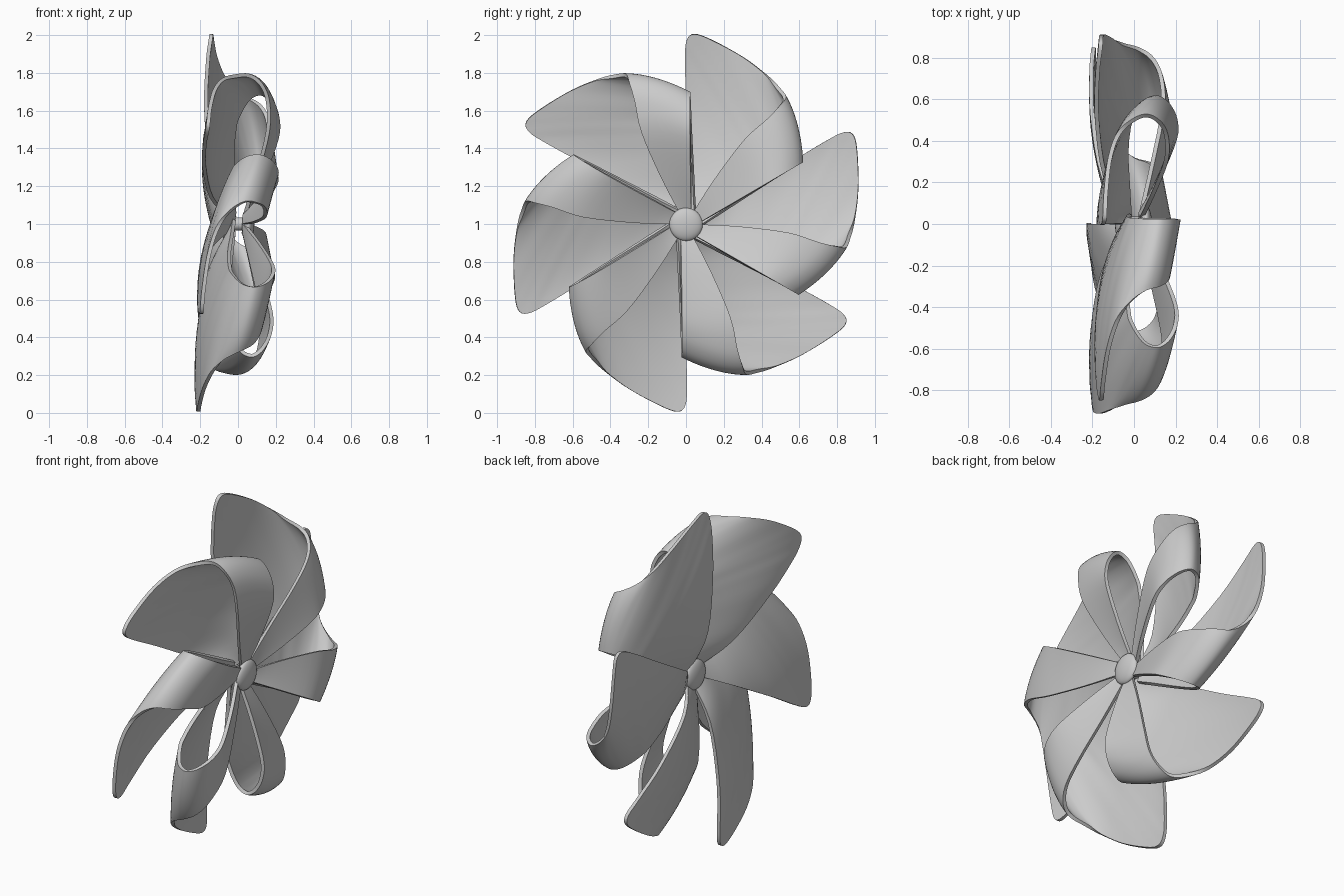
import bpy, bmesh, math
from mathutils import Vector, Matrix

cube = bpy.data.objects.get("Cube")
if cube:
    bpy.data.objects.remove(cube)

grey = bpy.data.materials.new("light_grey")
grey.use_nodes = True
grey.diffuse_color = (0.6, 0.6, 0.6, 1)
grey.node_tree.nodes["Principled BSDF"].inputs["Base Color"].default_value = (0.6, 0.6, 0.6, 1)

# The wheel spins about x and leans very slightly
LEAN = Matrix.Translation((0, 0, 1)) @ Matrix.Rotation(0.035, 4, 'Y')
BLADES = 6
STEPS, ROWS = 4, 14


def spline(points):
    """Smooth curve through all points."""
    p = [Vector(q) for q in points]
    p = [2 * p[0] - p[1]] + p + [2 * p[-1] - p[-2]]
    out = []
    for a, b, c, d in zip(p, p[1:], p[2:], p[3:]):
        for i in range(STEPS):
            t = i / STEPS
            out.append(0.5 * (2 * b + (c - a) * t + (2 * a - 5 * b + 4 * c - d) * t ** 2
                              + (3 * b - a - 3 * c + d) * t ** 3))
    return out + [p[-2]]


def add_object(name, bm, matrix):
    mesh = bpy.data.meshes.new(name)
    bm.to_mesh(mesh)
    bm.free()
    mesh.materials.append(grey)
    obj = bpy.data.objects.new(name, mesh)
    bpy.context.collection.objects.link(obj)
    obj.matrix_world = matrix
    bpy.ops.object.select_all(action='DESELECT')
    obj.select_set(True)
    bpy.context.view_layer.objects.active = obj
    return obj


# Free edge: up the back, round the tip, over the fold and down to the hub
free_edge = spline([
    (-.03, 0, .04), (-.145, 0, .27), (-.19, 0, .6), (-.19, -.005, .85),
    (-.18, .003, .965), (-.175, .045, 1.0), (-.17, .14, .967), (-.15, .3, .88),
    (-.11, .42, .79), (-.05, .485, .72), (.03, .522, .67), (.095, .495, .63),
    (.135, .43, .56), (.14, .31, .45), (.09, .16, .25), (.035, .03, .05)])

# Curled edge: a teardrop loop of (depth, radius) in a radial plane
loop = [(-.02, .04), (-.03, .2), (-.04, .34), (-.04, .44), (-.035, .5), (-.03, .54),
        (-.015, .58), (.01, .63), (.04, .67), (.075, .69), (.11, .69), (.155, .65),
        (.19, .57), (.19, .46), (.12, .25), (.03, .04)]
angle = math.radians(28.4)
along = Vector((0, math.cos(angle), math.sin(angle)))
across = Vector((0, math.sin(angle), -math.cos(angle)))
curled_edge = spline([Vector((x, 0, 0)) + along * r
                      + across * (0.05 if i < 8 else 0.03) * (1 - r / 0.7)
                      for i, (x, r) in enumerate(loop)])

# Blades: one sheet spanned between the two edges, bowed backwards behind the fold
for k in range(BLADES):
    bm = bmesh.new()
    grid = []
    for i, (a, b) in enumerate(zip(curled_edge, free_edge)):
        u = i / (len(free_edge) - 1)
        bow = 0.2 * math.sin(math.pi * min(u / 0.55, 1))
        row = []
        for j in range(ROWS + 1):
            v = j / ROWS
            p = a.lerp(b, v)
            swell = 1 + 0.13 * v * (1 - v)
            row.append(bm.verts.new((p.x - bow * v * (1 - v), p.y * swell, p.z * swell)))
        grid.append(row)
    for r0, r1 in zip(grid, grid[1:]):
        for j in range(ROWS):
            bm.faces.new((r0[j], r0[j + 1], r1[j + 1], r1[j]))
    blade = add_object(f"blade_{k + 1}", bm, LEAN @ Matrix.Rotation(k * math.tau / BLADES, 4, 'X'))
    thick = blade.modifiers.new("thickness", 'SOLIDIFY')
    thick.thickness = 0.02
    thick.offset = 0
    bpy.ops.object.modifier_apply(modifier=thick.name)
    bpy.ops.object.shade_smooth_by_angle(angle=math.radians(40))

# Hub knobs, front and back
for name, x in (("front_knob", 0.055), ("back_knob", -0.06)):
    bm = bmesh.new()
    bmesh.ops.create_uvsphere(bm, u_segments=32, v_segments=16, radius=0.088)
    add_object(name, bm, LEAN @ Matrix.Translation((x, 0, 0))
               @ Matrix.Diagonal((0.36, 1, 1, 1)) @ Matrix.Rotation(math.pi / 2, 4, 'Y'))
    bpy.ops.object.shade_smooth_by_angle(angle=math.radians(40))

# Axle joining the knobs
bm = bmesh.new()
bmesh.ops.create_cone(bm, cap_ends=True, segments=24, radius1=0.035, radius2=0.035, depth=0.11)
add_object("axle", bm, LEAN @ Matrix.Rotation(math.pi / 2, 4, 'Y'))
bpy.ops.object.shade_smooth_by_angle(angle=math.radians(40))
